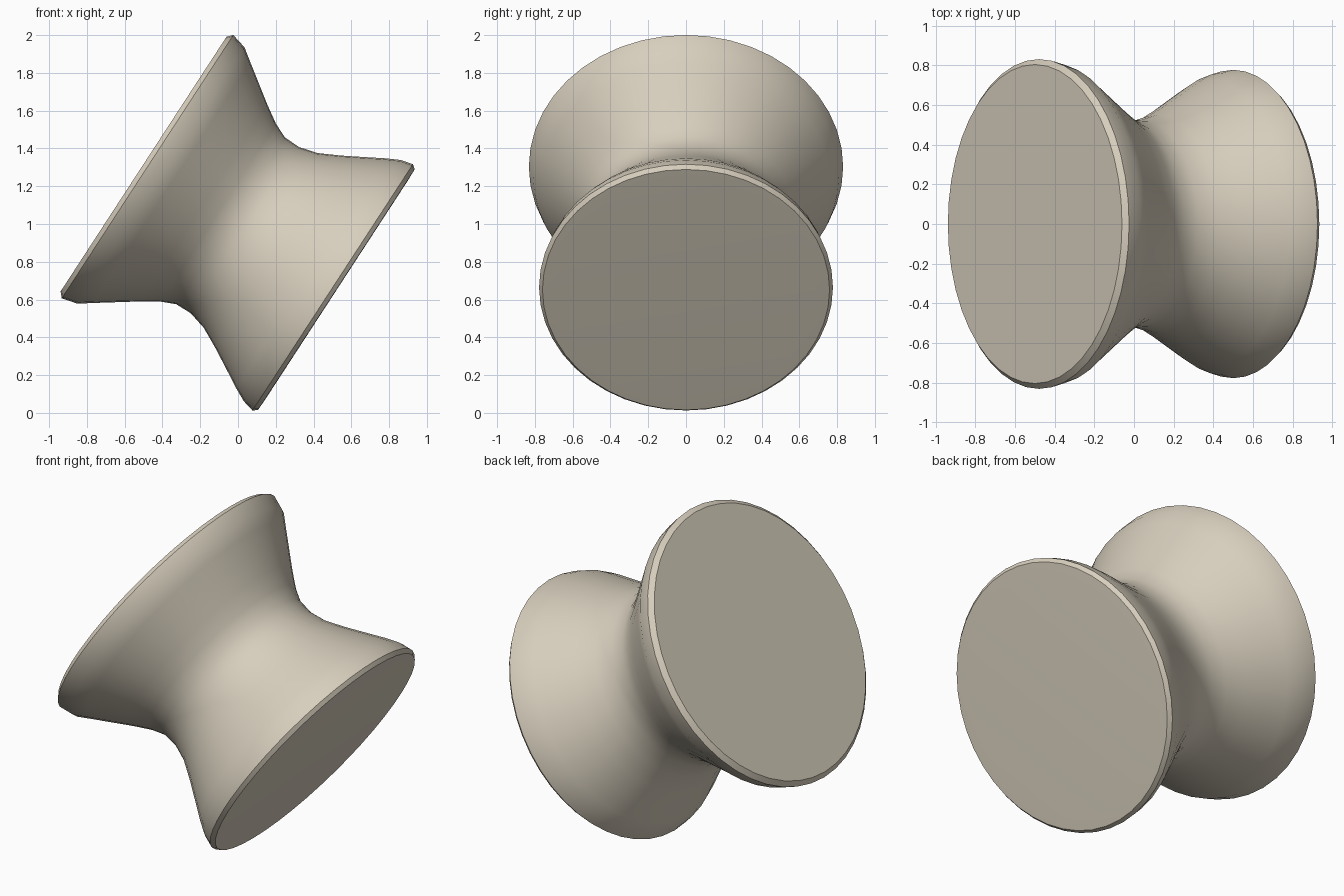
import bpy, bmesh, math
from mathutils import Vector, Matrix

if "Cube" in bpy.data.objects:
    bpy.data.objects.remove(bpy.data.objects["Cube"])

SIDES = 44
START = Vector((-0.50, 0, 1.317))           # centre of the larger end disc
AXIS = Vector((0.838, 0, -0.546)).normalized()

# Spool profile: (distance along axis, radius)
profile = [(0, 0.72), (0.0, 0.805), (0.025, 0.832), (0.11, 0.81), (0.18, 0.76),
           (0.28, 0.69), (0.38, 0.62), (0.47, 0.562), (0.55, 0.527), (0.64, 0.525),
           (0.74, 0.552), (0.85, 0.608), (0.96, 0.67), (1.06, 0.727),
           (1.13, 0.762), (1.195, 0.778), (1.218, 0.76), (1.22, 0.69)]

# Revolve the profile around local z
bm = bmesh.new()
rings = []
for t, r in profile:
    rings.append([bm.verts.new((r * math.cos(2 * math.pi * i / SIDES),
                                r * math.sin(2 * math.pi * i / SIDES), t))
                  for i in range(SIDES)])
for a, b in zip(rings, rings[1:]):
    for i in range(SIDES):
        j = (i + 1) % SIDES
        bm.faces.new((a[i], a[j], b[j], b[i]))

# Flat end discs
bm.faces.new(rings[0][::-1])
bm.faces.new(rings[-1])

# Lean the spool onto its tilted axis
x = Vector((0.546, 0, 0.838)).normalized()
y = AXIS.cross(x)
rot = Matrix((x, y, AXIS)).transposed().to_4x4()
bm.transform(Matrix.Translation(START) @ rot)
bmesh.ops.recalc_face_normals(bm, faces=bm.faces)

mesh = bpy.data.meshes.new("spool")
bm.to_mesh(mesh)
bm.free()
spool = bpy.data.objects.new("spool", mesh)
bpy.context.collection.objects.link(spool)

# Warm stone colour
mat = bpy.data.materials.new("warm beige")
mat.diffuse_color = (0.68, 0.62, 0.51, 1)
mat.use_nodes = True
mat.node_tree.nodes["Principled BSDF"].inputs["Base Color"].default_value = mat.diffuse_color
mesh.materials.append(mat)

# Smooth flanks, crisp end discs
bpy.context.view_layer.objects.active = spool
spool.select_set(True)
bpy.ops.object.shade_smooth_by_angle(angle=math.radians(40))
